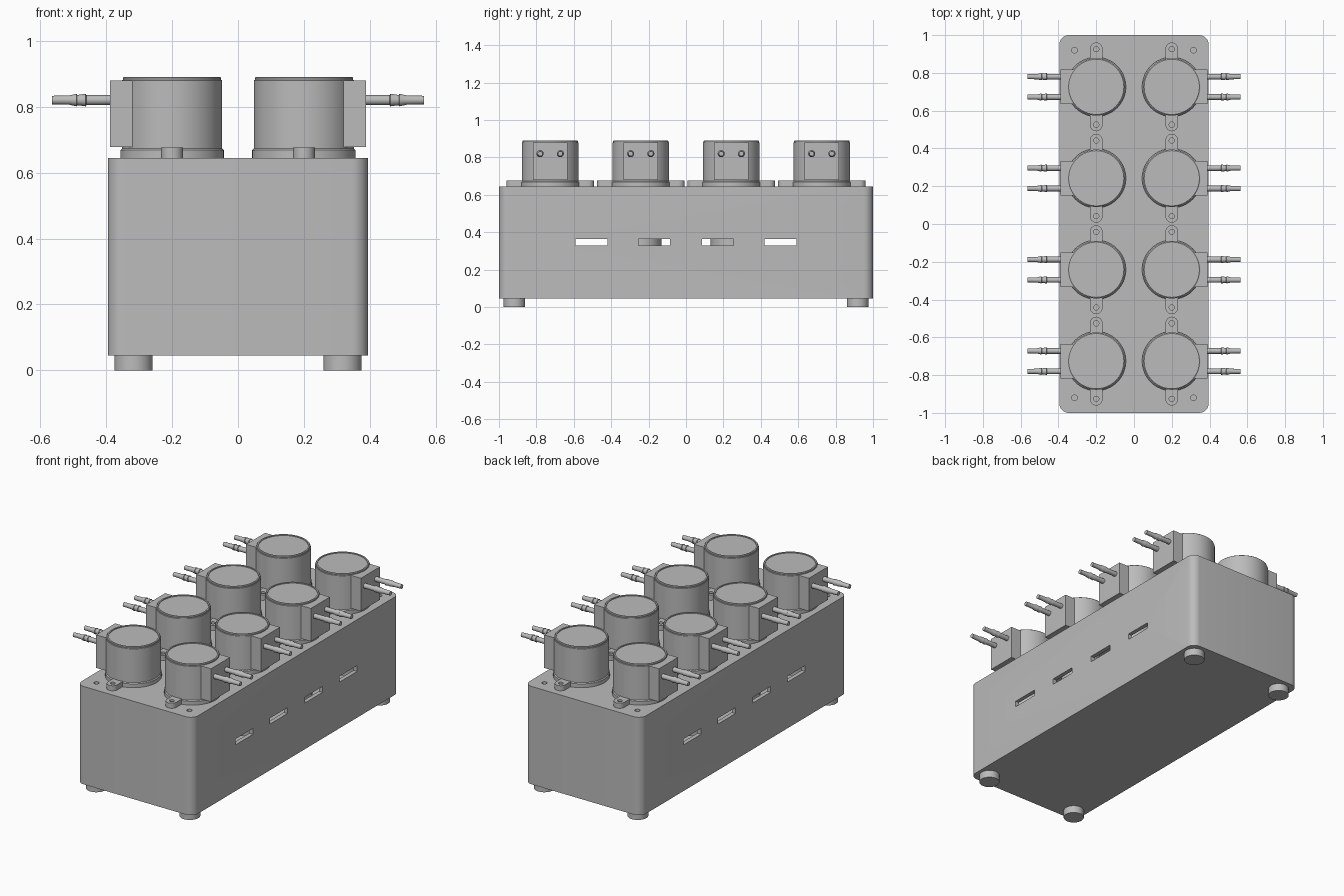
import bpy
import bmesh
from math import pi, sin, cos
from mathutils import Matrix, Vector

if "Cube" in bpy.data.objects:
    bpy.data.objects.remove(bpy.data.objects["Cube"], do_unlink=True)

grey = bpy.data.materials.new("plain grey")
grey.use_nodes = True
grey.diffuse_color = (0.5, 0.5, 0.5, 1)
grey.node_tree.nodes["Principled BSDF"].inputs["Base Color"].default_value = (0.5, 0.5, 0.5, 1)


def finish(name, bm, smooth=True):
    """Turn a bmesh into a shaded object."""
    bmesh.ops.recalc_face_normals(bm, faces=bm.faces)
    mesh = bpy.data.meshes.new(name)
    bm.to_mesh(mesh)
    bm.free()
    mesh.materials.append(grey)
    obj = bpy.data.objects.new(name, mesh)
    bpy.context.collection.objects.link(obj)
    if smooth:
        shade(obj)
    return obj


def activate(obj):
    bpy.ops.object.select_all(action="DESELECT")
    obj.select_set(True)
    bpy.context.view_layer.objects.active = obj


def shade(obj):
    activate(obj)
    bpy.ops.object.shade_smooth_by_angle(angle=pi / 6)


def cut(obj, cutter):
    """Subtract the cutter and discard it."""
    cutter.hide_render = True
    mod = obj.modifiers.new("cut", "BOOLEAN")
    mod.operation = "DIFFERENCE"
    mod.solver = "EXACT"
    mod.object = cutter
    activate(obj)
    bpy.ops.object.modifier_apply(modifier=mod.name)
    bpy.data.objects.remove(cutter, do_unlink=True)
    shade(obj)


def prism(bm, outline, z0, z1):
    face = bm.faces.new([bm.verts.new((x, y, z0)) for x, y in outline])
    made = bmesh.ops.extrude_face_region(bm, geom=[face])["geom"]
    verts = [g for g in made if isinstance(g, bmesh.types.BMVert)]
    bmesh.ops.translate(bm, verts=verts, vec=(0, 0, z1 - z0))


def rounded(hx, hy, r, steps=8, cx=0, cy=0):
    """Rounded rectangle outline."""
    pts = []
    for q, (sx, sy) in enumerate([(1, 1), (-1, 1), (-1, -1), (1, -1)]):
        for i in range(steps + 1):
            a = (q + i / steps) * pi / 2
            pts.append((cx + sx * (hx - r) + r * cos(a), cy + sy * (hy - r) + r * sin(a)))
    return pts


def circle(r, cx, cy, n=24):
    return [(cx + r * cos(2 * pi * i / n), cy + r * sin(2 * pi * i / n)) for i in range(n)]


def box(bm, x0, x1, y0, y1, z0, z1):
    prism(bm, [(x0, y0), (x1, y0), (x1, y1), (x0, y1)], z0, z1)


def lathe(bm, profile, n=48, matrix=Matrix()):
    """Revolve (radius, height) points about z and cap both ends."""
    rings = [[bm.verts.new(matrix @ Vector((r * cos(2 * pi * i / n), r * sin(2 * pi * i / n), z)))
              for i in range(n)] for r, z in profile]
    for a, b in zip(rings, rings[1:]):
        for i in range(n):
            j = (i + 1) % n
            bm.faces.new((a[i], a[j], b[j], b[i]))
    bm.faces.new(rings[0])
    bm.faces.new(rings[-1])


BOTTOM, TOP, WALL = 0.045, 0.645, 0.025
SIGNS = (-1, 1)

# Hollow housing with vent slots and corner screw holes
bm = bmesh.new()
prism(bm, rounded(0.395, 1.0, 0.05), BOTTOM, TOP)
housing = finish("housing", bm)
bm = bmesh.new()
prism(bm, rounded(0.395 - WALL, 1 - WALL, 0.03), BOTTOM + WALL, TOP - WALL)
cut(housing, finish("cavity_cutter", bm, False))
bm = bmesh.new()
for y in (-0.505, -0.17, 0.17, 0.505):
    box(bm, -0.5, 0.5, y - 0.085, y + 0.085, 0.328, 0.364)
for x in SIGNS:
    for y in SIGNS:
        prism(bm, circle(0.015, x * 0.315, y * 0.92), TOP - 0.1, TOP + 0.05)
cut(housing, finish("opening_cutter", bm, False))

# Feet
for x, side in ((-1, "right"), (1, "left")):
    for y, end in ((-1, "front"), (1, "back")):
        bm = bmesh.new()
        lathe(bm, [(0.058, 0), (0.058, BOTTOM)])
        foot = finish(f"foot_{end}_{side}", bm)
        foot.location = (x * 0.317, y * 0.918, 0)

# One pump, centred on its own axis, with the ports facing +x
parts = []
bm = bmesh.new()
lathe(bm, [(0.157, TOP), (0.157, 0.668), (0.152, 0.673), (0.152, 0.88), (0.149, 0.881),
           (0.149, 0.887), (0.146, 0.89), (0.138, 0.89), (0.138, 0.885)], 64)
parts.append(finish("pump_head", bm))

bm = bmesh.new()
lathe(bm, [(0.11, 0.25), (0.11, TOP)])
parts.append(finish("pump_motor", bm))

bm = bmesh.new()
box(bm, 0.1, 0.189, -0.092, 0.092, 0.678, 0.88)
parts.append(finish("port_block", bm))

# Mounting ears with screw holes
bm = bmesh.new()
for s in SIGNS:
    prism(bm, rounded(0.033, 0.06, 0.0329, cy=s * 0.175), TOP, 0.676)
ears = finish("mounting_ears", bm)
bm = bmesh.new()
for s in SIGNS:
    prism(bm, circle(0.014, 0, s * 0.2), TOP - 0.01, 0.7)
cut(ears, finish("ear_hole_cutter", bm, False))
parts.append(ears)

# Barbed hose fittings
bm = bmesh.new()
for s in SIGNS:
    turn = Matrix.Translation((0, s * 0.054, 0.82)) @ Matrix.Rotation(pi / 2, 4, "Y")
    lathe(bm, [(0.015, 0.18), (0.015, 0.26), (0.019, 0.262), (0.016, 0.283), (0.016, 0.288),
               (0.019, 0.29), (0.014, 0.312), (0.013, 0.365)], 20, turn)
parts.append(finish("hose_barbs", bm))

# Two rows of four pumps, ports facing outward
for sx, side in ((1, "left"), (-1, "right")):
    for row in range(4):
        for part in parts:
            copy = part.copy()
            copy.name = f"{part.name}_{side}_{row + 1}"
            copy.location = (sx * 0.2, (row - 1.5) * 0.484, 0)
            copy.rotation_euler.z = 0 if sx > 0 else pi
            bpy.context.collection.objects.link(copy)
for part in parts:
    bpy.data.objects.remove(part, do_unlink=True)
